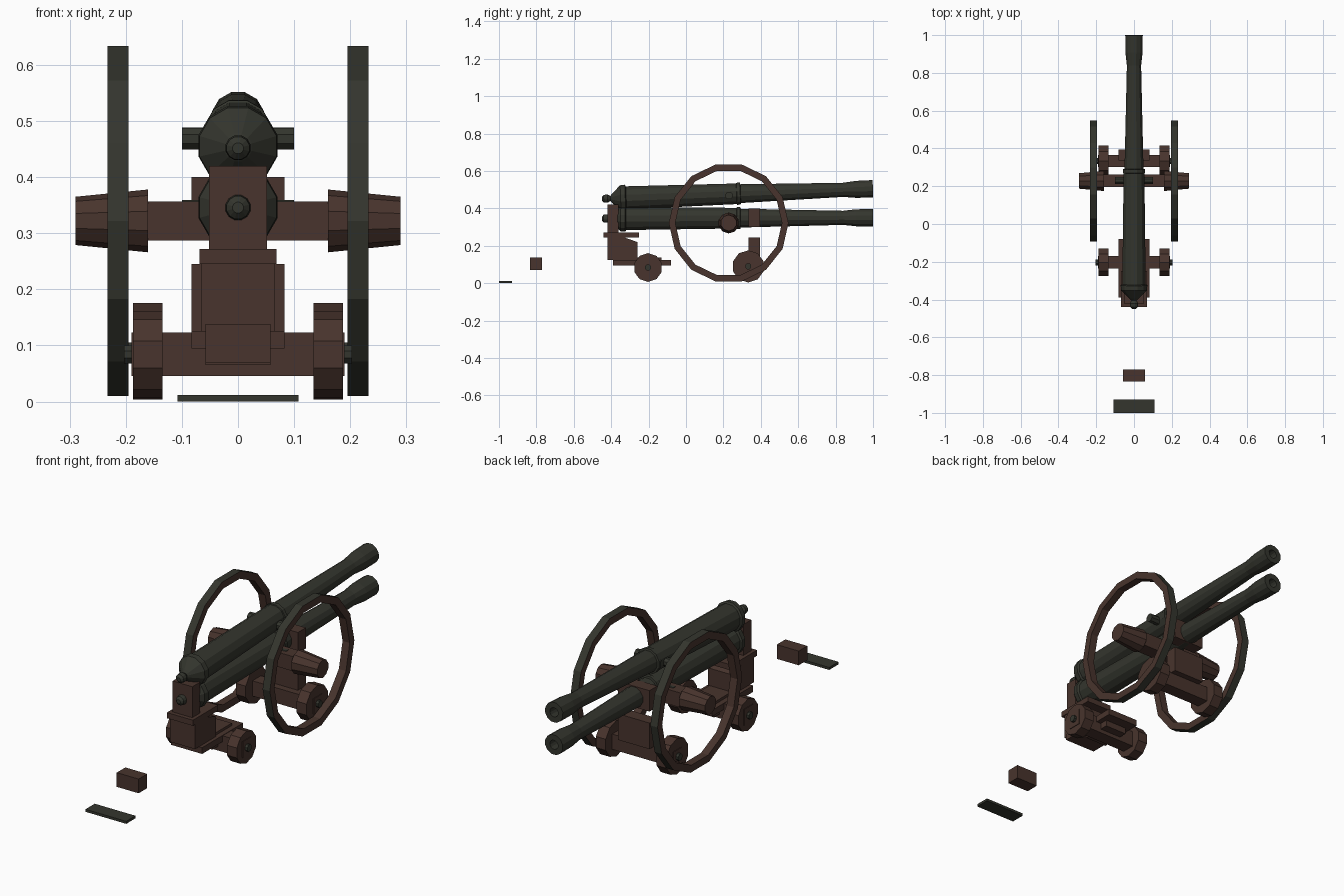
import bpy, bmesh, math
from mathutils import Matrix

cube = bpy.data.objects.get("Cube")
if cube:
    bpy.data.objects.remove(cube)


def material(name, color):
    m = bpy.data.materials.new(name)
    m.use_nodes = True
    m.diffuse_color = (*color, 1)
    m.node_tree.nodes["Principled BSDF"].inputs["Base Color"].default_value = (*color, 1)
    return m


IRON = material("dark iron", (0.034, 0.036, 0.027))
WOOD = material("brown wood", (0.065, 0.034, 0.026))


def finish(name, bm, *mats):
    bmesh.ops.recalc_face_normals(bm, faces=bm.faces)
    mesh = bpy.data.meshes.new(name)
    bm.to_mesh(mesh)
    bm.free()
    for m in mats:
        mesh.materials.append(m)
    obj = bpy.data.objects.new(name, mesh)
    bpy.context.collection.objects.link(obj)
    return obj


def box(name, x, y, z, mat):
    """Box of half width x spanning the y and z ranges."""
    return prism(name, x, [(y[0], z[0]), (y[1], z[0]), (y[1], z[1]), (y[0], z[1])], mat)


def prism(name, x, outline, mat):
    """Side outline in (y, z) extruded across x."""
    bm = bmesh.new()
    face = bm.faces.new([bm.verts.new((-x, y, z)) for y, z in outline])
    out = bmesh.ops.extrude_face_region(bm, geom=[face])
    verts = [v for v in out["geom"] if isinstance(v, bmesh.types.BMVert)]
    bmesh.ops.translate(bm, verts=verts, vec=(2 * x, 0, 0))
    return finish(name, bm, mat)


def lathe(bm, profile, sides, axis, phase=0.0, loop=False):
    """Revolve (position, radius) points around the x or y axis."""
    rings = []
    for t, r in profile:
        ring = []
        for i in range(sides):
            a = math.tau * (i + phase) / sides
            c, s = r * math.cos(a), r * math.sin(a)
            ring.append(bm.verts.new((t, c, s) if axis == "x" else (c, t, s)))
        rings.append(ring)
    pairs = list(zip(rings, rings[1:]))
    if loop:
        pairs.append((rings[-1], rings[0]))
    else:
        bm.faces.new(rings[0])
        bm.faces.new(rings[-1])
    for a, b in pairs:
        for i in range(sides):
            j = (i + 1) % sides
            bm.faces.new((a[i], a[j], b[j], b[i]))


def turned(name, profile, sides, y, z, mat, phase=0.0):
    """Turned part lying along x."""
    bm = bmesh.new()
    lathe(bm, profile, sides, "x", phase)
    bmesh.ops.translate(bm, verts=bm.verts, vec=(0, y, z))
    return finish(name, bm, mat)


# Gun barrels with knob, base ring, reinforce band, flared muzzle and bore
BARREL = [(-0.45, 0.010), (-0.44, 0.021), (-0.42, 0.023), (-0.405, 0.014), (-0.395, 0.026),
          (-0.35, 0.071), (-0.325, 0.073), (-0.32, 0.064), (0.27, 0.057), (0.272, 0.061),
          (0.29, 0.061), (0.292, 0.052), (0.84, 0.039), (0.91, 0.047), (1.0, 0.048),
          (1.0, 0.022), (0.92, 0.022)]
for name, z, tilt in (("upper_barrel", 0.468, 0.037), ("lower_barrel", 0.347, 0.003)):
    bm = bmesh.new()
    lathe(bm, BARREL, 12, "y", 0.5)
    trunnion = bmesh.new()
    lathe(trunnion, [(-0.1, 0.021), (0.1, 0.021)], 8, "x", 0.5)
    bmesh.ops.translate(trunnion, verts=trunnion.verts, vec=(0, 0.23, -0.008))
    finish(name.replace("barrel", "trunnion"), trunnion, IRON).matrix_world = (
        Matrix.Translation((0, 0, z)) @ Matrix.Rotation(tilt, 4, "X"))
    finish(name, bm, IRON).matrix_world = (
        Matrix.Translation((0, 0, z)) @ Matrix.Rotation(tilt, 4, "X"))

# Main axle
AXLE_Y, AXLE_Z = 0.228, 0.322
box("main_axle", 0.17, (0.195, 0.262), (0.287, 0.357), WOOD)

for side, s in (("left", 1), ("right", -1)):
    # Large wheel rim: wooden sides and an iron tread
    bm = bmesh.new()
    lathe(bm, [(s * 0.195, 0.32), (s * 0.233, 0.32), (s * 0.233, 0.285), (s * 0.195, 0.285)],
          14, "x", 0, True)
    for f in bm.faces:
        c = f.calc_center_median()
        f.material_index = 1 if math.hypot(c.y, c.z) > 0.308 else 0
    bmesh.ops.translate(bm, verts=bm.verts, vec=(0, AXLE_Y, AXLE_Z))
    finish(side + "_large_rim", bm, WOOD, IRON)

    # Tapered hub
    turned(side + "_hub", [(s * 0.16, 0.056), (s * 0.29, 0.043)], 10, AXLE_Y, AXLE_Z, WOOD, 0.5)

    # Small truck wheels with iron pins
    for end, y, z, r in (("front", 0.333, 0.09, 0.086), ("rear", -0.203, 0.084, 0.077)):
        turned(f"{side}_{end}_truck_wheel", [(s * 0.135, r), (s * 0.187, r)], 10, y, z, WOOD, 0.5)
        turned(f"{side}_{end}_pin", [(s * 0.18, 0.017), (s * 0.203, 0.017)], 8, y, z, IRON, 0.5)

# Truck axles
box("front_truck_axle", 0.19, (0.302, 0.366), (0.05, 0.123), WOOD)
box("rear_truck_axle", 0.19, (-0.235, -0.17), (0.046, 0.123), WOOD)

# Front bolster below and saddle around the lower barrel
box("front_bolster", 0.083, (0.335, 0.395), (0.12, 0.245), WOOD)
box("front_saddle", 0.083, (0.335, 0.395), (0.3, 0.4), WOOD)

# Rear carriage: bed plank, axle block, body, shelf and breech post
box("rear_bed", 0.083, (-0.39, -0.08), (0.095, 0.125), WOOD)
box("rear_axle_block", 0.058, (-0.275, -0.13), (0.065, 0.137), WOOD)
prism("rear_body", 0.066, [(-0.42, 0.125), (-0.26, 0.125), (-0.26, 0.22),
                           (-0.33, 0.245), (-0.42, 0.245)], WOOD)
box("rear_shelf", 0.069, (-0.44, -0.25), (0.245, 0.272), WOOD)
box("breech_post", 0.052, (-0.42, -0.36), (0.27, 0.42), WOOD)

# Loose wooden block and iron plate on the ground in front
box("loose_block", 0.058, (-0.835, -0.77), (0.07, 0.138), WOOD)
box("ground_plate", 0.108, (-1.0, -0.93), (0, 0.012), IRON)
